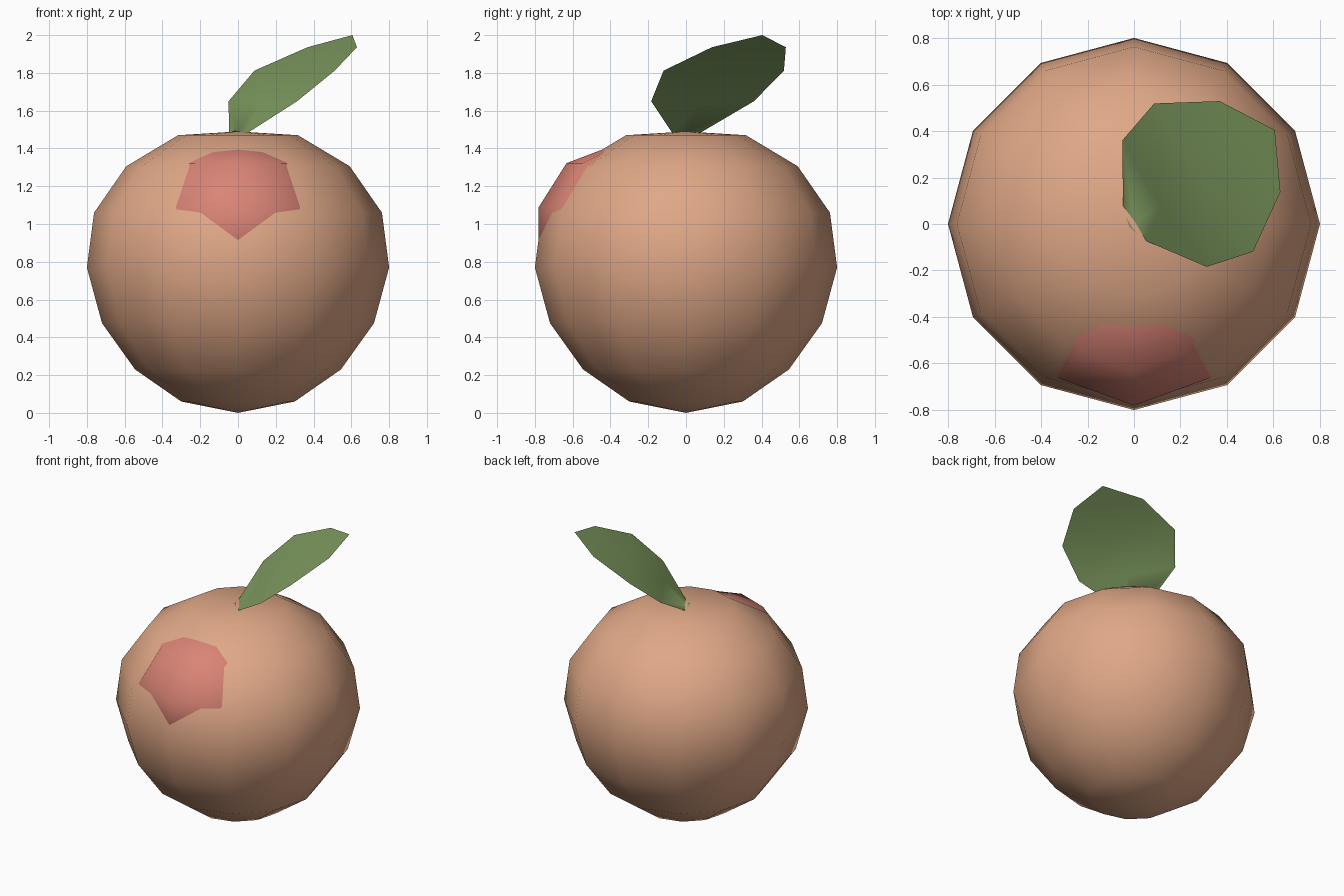
import bpy, math

if "Cube" in bpy.data.objects:
    bpy.data.objects.remove(bpy.data.objects["Cube"])


def make_object(name, verts, faces, color):
    mesh = bpy.data.meshes.new(name)
    mesh.from_pydata(verts, [], faces)
    for poly in mesh.polygons:
        poly.use_smooth = True
    mat = bpy.data.materials.new(name + "_color")
    mat.diffuse_color = (*color, 1)
    mat.use_nodes = True
    mat.node_tree.nodes["Principled BSDF"].inputs["Base Color"].default_value = mat.diffuse_color
    mesh.materials.append(mat)
    obj = bpy.data.objects.new(name, mesh)
    bpy.context.collection.objects.link(obj)
    return obj


def lathe(name, bottom, rings, top, sides, y, color):
    """Closed low-poly solid of revolution with one corner facing -y."""
    verts = [(0, y, bottom)]
    for r, z in rings:
        for i in range(sides):
            a = 2 * math.pi * i / sides - math.pi / 2
            verts.append((r * math.cos(a), y + r * math.sin(a), z))
    verts.append((0, y, top))
    last, n = len(verts) - 1, len(rings)
    faces = []
    for i in range(sides):
        j = (i + 1) % sides
        faces.append((0, 1 + j, 1 + i))
        for k in range(n - 1):
            a, b = 1 + k * sides, 1 + (k + 1) * sides
            faces.append((a + i, a + j, b + j, b + i))
        t = 1 + (n - 1) * sides
        faces.append((t + i, t + j, last))
    return make_object(name, verts, faces, color)


# Fruit body
lathe("fruit_body", 0.0,
      [(0.30, 0.06), (0.545, 0.23), (0.72, 0.475), (0.80, 0.77),
       (0.762, 1.06), (0.592, 1.305), (0.317, 1.47)],
      1.49, 12, 0, (0.74, 0.39, 0.24))

# Blush patch: a smaller dome just breaking through the front of the fruit
lathe("blush_patch", 0.6,
      [(0.36, 0.70), (0.506, 0.86), (0.506, 1.087), (0.358, 1.322)],
      1.458, 9, -0.275, (0.70, 0.23, 0.18))

# Leaf: cross rows of (distance along, height, half width, midrib offset)
rows = [(0.0, 1.48, 0.085, 0.0), (0.158, 1.65, 0.327, -0.02),
        (0.36, 1.812, 0.383, -0.01), (0.60, 1.936, 0.235, 0.0)]
ux, uy = 0.832, 0.555
verts = [(-0.02, -0.013, 1.495)]
for d, z, w, m in rows:
    for s in (-1, 0, 1):
        e = d + (m if s == 0 else 0)
        verts.append((ux * e - uy * w * s, uy * e + ux * w * s, z))
verts.append((ux * 0.728, uy * 0.728, 2.0))
faces = [(0, 1, 2), (0, 2, 3)]
for k in range(len(rows) - 1):
    for c in (1, 2):
        a = 3 * k + c
        faces.append((a, a + 3, a + 4, a + 1))
tip = len(verts) - 1
faces += [(tip - 3, tip, tip - 2), (tip - 2, tip, tip - 1)]
make_object("leaf", verts, faces, (0.20, 0.31, 0.11))
